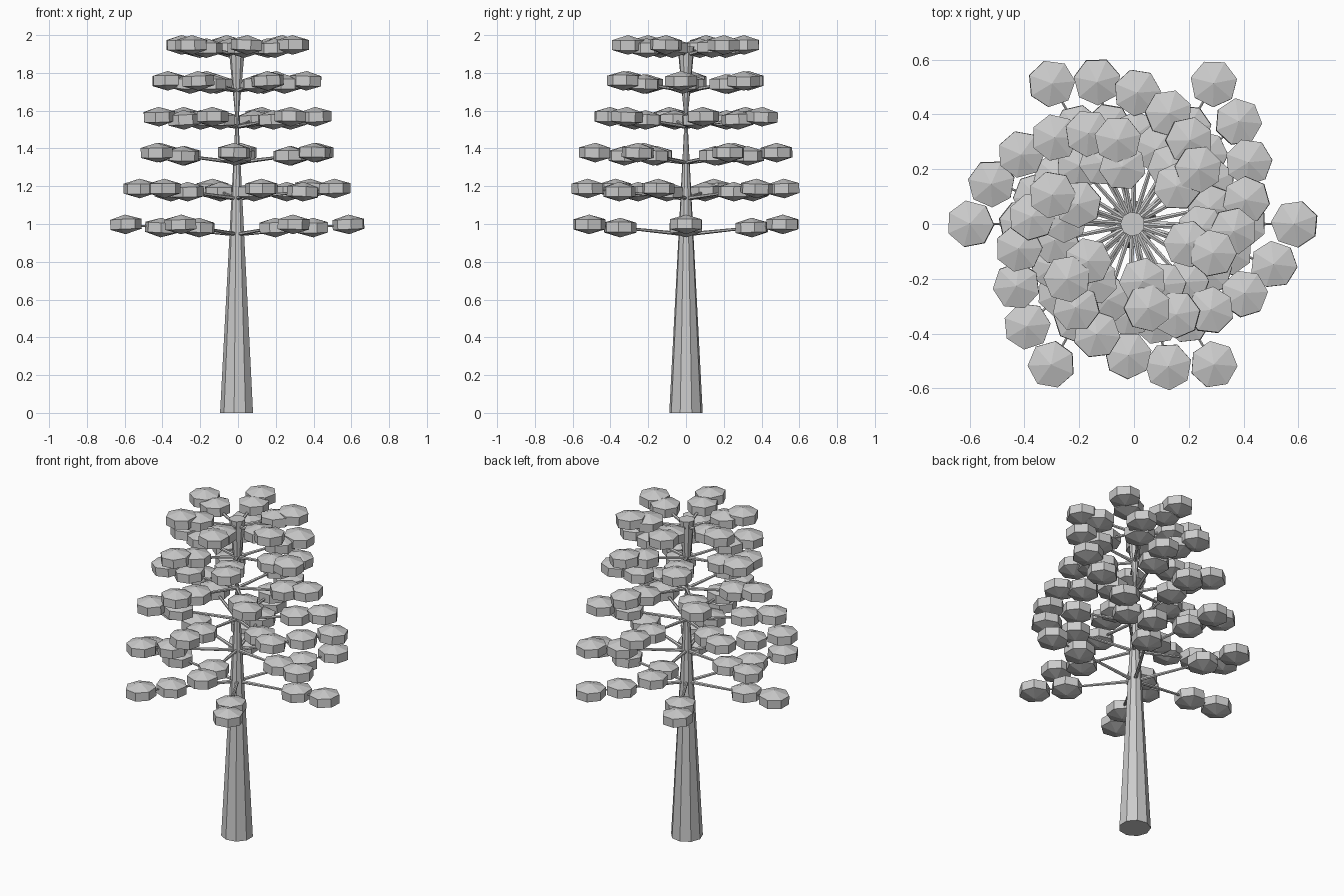
import bpy, bmesh, math, random
from mathutils import Matrix, Vector

random.seed(4)
if "Cube" in bpy.data.objects:
    bpy.data.objects.remove(bpy.data.objects["Cube"], do_unlink=True)

AXIS = Vector((-0.005, 0, 0))

grey = bpy.data.materials.new("plain_grey")
grey.use_nodes = True
colour = (0.6, 0.6, 0.6, 1)
grey.diffuse_color = colour
grey.node_tree.nodes["Principled BSDF"].inputs["Base Color"].default_value = colour


def finish(bm, name):
    mesh = bpy.data.meshes.new(name)
    bm.to_mesh(mesh)
    bm.free()
    mesh.materials.append(grey)
    obj = bpy.data.objects.new(name, mesh)
    obj.location = AXIS
    bpy.context.scene.collection.objects.link(obj)
    return obj


def add_branch(bm, start, end, r1, r2):
    d = end - start
    turn = d.to_track_quat('Z', 'Y').to_matrix().to_4x4()
    bmesh.ops.create_cone(bm, cap_ends=True, segments=6, radius1=r1, radius2=r2,
                          depth=d.length,
                          matrix=Matrix.Translation((start + end) / 2) @ turn)


def add_clump(bm, centre):
    # seven-sided flattened pad with a pointed top and bottom
    spin = Matrix.Rotation(random.uniform(0, math.tau), 4, 'Z')
    tilt = Matrix.Rotation(random.uniform(-0.06, 0.06), 4, 'X')
    bmesh.ops.create_uvsphere(bm, u_segments=7, v_segments=3, radius=1,
                              matrix=Matrix.Translation(centre) @ spin @ tilt
                              @ Matrix.Diagonal((0.1, 0.1, 0.052, 1)))


# Trunk: tapers to a narrow waist, then flares to a flat top
bm = bmesh.new()
SIDES = 9
rings = []
for r, z in ((0.09, 0), (0.008, 1.55), (0.045, 1.94)):
    rings.append([bm.verts.new((-r * math.cos(math.tau * i / SIDES),
                                -r * math.sin(math.tau * i / SIDES), z))
                  for i in range(SIDES)])
for low, high in zip(rings, rings[1:]):
    for i in range(SIDES):
        j = (i + 1) % SIDES
        bm.faces.new((low[i], low[j], high[j], high[i]))
bm.faces.new(rings[0][::-1])
bm.faces.new(rings[-1])
finish(bm, "trunk")

# Six tiers of six branches, each tier turned against the one below
for tier in range(6):
    reach = 0.592 - 0.056 * tier
    base_z = 0.945 + 0.19 * tier
    branches, foliage = bmesh.new(), bmesh.new()
    for k in range(6):
        a = math.radians(44 * tier + 60 * k)
        start = Vector((0, 0, base_z))
        tip = Vector((reach * math.cos(a), reach * math.sin(a), base_z + 0.053))
        add_branch(branches, start, tip, 0.011, 0.004)
        add_clump(foliage, tip)
        add_clump(foliage, start.lerp(tip, 0.68))
    finish(branches, f"branches_tier_{tier + 1}")
    finish(foliage, f"foliage_tier_{tier + 1}")
